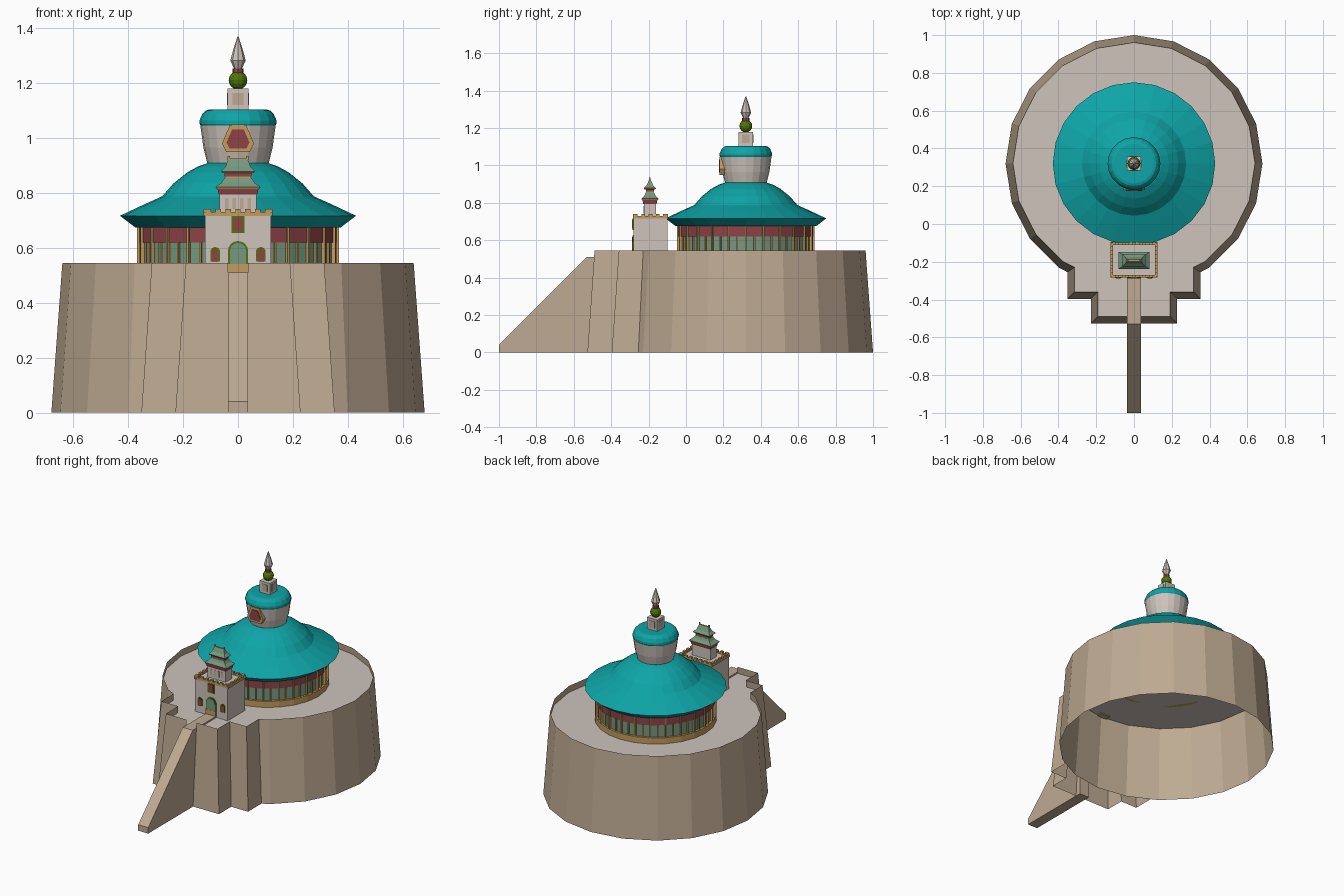
import bpy, bmesh, math
from mathutils import Matrix

if "Cube" in bpy.data.objects:
    bpy.data.objects.remove(bpy.data.objects["Cube"])

CY = 0.32  # centre line of the round parts


def material(name, rgb):
    lin = [((c / 255 + 0.055) / 1.055) ** 2.4 if c > 10 else c / 255 / 12.92 for c in rgb]
    m = bpy.data.materials.new(name)
    m.diffuse_color = (*lin, 1)
    m.use_nodes = True
    m.node_tree.nodes["Principled BSDF"].inputs["Base Color"].default_value = m.diffuse_color
    return m


TAN = material("tan_stone", (190, 170, 146))
STONE = material("pale_stone", (205, 195, 187))
TEAL = material("teal_roof", (14, 165, 167))
RED = material("dark_red", (142, 66, 70))
GREEN = material("sage_green", (118, 152, 126))
GOLD = material("ochre_trim", (196, 156, 92))
OLIVE = material("olive_green", (80, 116, 10))


def mesh(name, verts, faces, *mats, rule=None, fix=True):
    bm = bmesh.new()
    vs = [bm.verts.new(v) for v in verts]
    for f in faces:
        bm.faces.new([vs[i] for i in f])
    if fix:
        bmesh.ops.recalc_face_normals(bm, faces=bm.faces)
    if rule:
        for f in bm.faces:
            f.material_index = rule(f.calc_center_median())
    me = bpy.data.meshes.new(name)
    bm.to_mesh(me)
    bm.free()
    for m in mats:
        me.materials.append(m)
    ob = bpy.data.objects.new(name, me)
    bpy.context.collection.objects.link(ob)
    return ob


def loft(name, rings, *mats, rule=None, caps=True):
    n = len(rings[0])
    verts = [p for r in rings for p in r]
    faces = [(k * n + i, k * n + (i + 1) % n, (k + 1) * n + (i + 1) % n, (k + 1) * n + i)
             for k in range(len(rings) - 1) for i in range(n)]
    if caps:
        faces += [tuple(range(n))[::-1], tuple(range((len(rings) - 1) * n, len(rings) * n))]
    return mesh(name, verts, faces, *mats, rule=rule)


def lathe(name, profile, n, *mats, rule=None, caps=True):
    rings = [[(r * math.cos(2 * math.pi * i / n), CY + r * math.sin(2 * math.pi * i / n), z)
              for i in range(n)] for r, z in profile]
    return loft(name, rings, *mats, rule=rule, caps=caps)


def stack(name, profile, cy, *mats, rule=None):
    """Rectangular loft from (half x, half y, z) steps."""
    return loft(name, [[(-a, cy - b, z), (a, cy - b, z), (a, cy + b, z), (-a, cy + b, z)]
                       for a, b, z in profile], *mats, rule=rule)


def box(name, x0, x1, y0, y1, z0, z1, mat):
    ob = stack(name, [((x1 - x0) / 2, (y1 - y0) / 2, z) for z in (z0, z1)], (y0 + y1) / 2, mat)
    ob.location.x = (x0 + x1) / 2
    return ob


def plate(name, pts, y0, y1, mat):
    return loft(name, [[(x, y, z) for x, z in pts] for y in (y0, y1)], mat)


# Tapered base wall: 20-sided drum with a stepped front, open slot for the ramp
def drum(r, degrees):
    return [(r * math.cos(math.radians(a)), CY + r * math.sin(math.radians(a))) for a in degrees]


def outline(z):
    t = z / 0.545
    d = 0.038 * t
    half = [(0.352 - d, -0.255 + 0.026 * t), (0.352 - d, -0.397 + d),
            (0.228 - d, -0.397 + d), (0.228 - d, -0.527 + d), (0.037, -0.527 + d)]
    return ([(x, y) for x, y in half[::-1]] + drum(0.68 - 0.04 * t, range(-54, 235, 18))
            + [(-x, y) for x, y in half])


lo, hi, mid = outline(0), outline(0.545), outline(0.5)
n = len(lo)
mesh("base_wall", [(*p, 0) for p in lo] + [(*p, 0.545) for p in hi],
     [(i, i + 1, n + i + 1, n + i) for i in range(n - 1)], TAN, fix=False)
mesh("terrace_floor", [(*p, 0.5) for p in mid], [tuple(range(n))], STONE, fix=False)
arc = range(-126, -53, 18)
a, b = drum(0.68, arc), drum(0.643, arc)
mesh("inner_front_wall", [(*p, 0) for p in a] + [(*p, 0.5) for p in b],
     [(i, i + 1, 6 + i, 5 + i) for i in range(4)], TAN, fix=False)

# Entrance ramp and walkway
ramp = [(-1, 0), (-1, 0.04), (-0.53, 0.51), (-0.28, 0.51), (-0.28, 0.495), (-0.49, 0.495), (-0.49, 0)]
loft("entrance_ramp", [[(x, y, z) for y, z in ramp] for x in (-0.037, 0.037)], TAN)

# Round hall with plinth, green panels and red frieze
lathe("round_hall", [(0.37, 0.5), (0.37, 0.54), (0.355, 0.54), (0.355, 0.62), (0.36, 0.62), (0.36, 0.68)],
      24, GOLD, GREEN, RED, rule=lambda c: 0 if c.z < 0.545 else 1 if c.z < 0.62 else 2)
for i in range(48):
    post = box("hall_post", 0.345, 0.368 if i % 2 == 0 else 0.361, -0.004, 0.004,
               0.53, 0.676 if i % 2 == 0 else 0.62, GOLD)
    post.matrix_world = (Matrix.Translation((0, CY, 0)) @ Matrix.Rotation(math.radians(i * 7.5), 4, 'Z')
                         @ Matrix.Translation((post.location.x, 0, 0)))

# Two-part roof, vase-shaped drum and its cap
lathe("main_roof", [(0.36, 0.675), (0.375, 0.675), (0.43, 0.717), (0.345, 0.757), (0.276, 0.788),
                    (0.235, 0.835), (0.185, 0.875), (0.145, 0.897), (0.11, 0.909)], 24, TEAL)
lathe("vase_drum", [(0.1, 0.9), (0.112, 0.91), (0.126, 0.965), (0.137, 1.045)], 20, STONE)
lathe("vase_cap", [(0.136, 1.045), (0.14, 1.052), (0.14, 1.065), (0.13, 1.088), (0.118, 1.1), (0.105, 1.104)],
      20, TEAL)

# Plaque on the vase
plaque = [(-0.058, 0.98), (-0.03, 1.048), (0.03, 1.048), (0.058, 0.98), (0.043, 0.95), (-0.043, 0.95)]
plate("plaque_frame", plaque, 0.18, 0.212, GOLD)
plate("plaque_panel", [(x * 0.72, 0.992 + (z - 0.992) * 0.7) for x, z in plaque], 0.176, 0.181, RED)

# Square block, ball and spire
stack("finial_block", [(0.038, 0.038, 1.1), (0.038, 0.038, 1.18)], CY, STONE)
for i in range(4):
    p = box("block_panel", -0.02, 0.02, -0.04, -0.037, 1.12, 1.165, TAN)
    p.matrix_world = Matrix.Translation((0, CY, 0)) @ Matrix.Rotation(i * math.pi / 2, 4, 'Z')
lathe("finial_ball", [(max(0.004, 0.034 * math.sin(math.pi * k / 8)), 1.211 - 0.034 * math.cos(math.pi * k / 8))
                      for k in range(9)], 12, OLIVE)
lathe("finial_collar", [(0.02, 1.238), (0.02, 1.254)], 8, RED)
lathe("spire", [(0.014, 1.252), (0.028, 1.283), (0.018, 1.32), (0.002, 1.37)], 8, STONE)

# Gate tower with crenellated ochre rim
GX, GY0, GY1 = 0.12, -0.28, -0.1
box("gate_tower", -GX, GX, GY0, GY1, 0.5, 0.722, STONE)
for s in (-1, 1):
    box("rim_side", *sorted((s * 0.11, s * 0.125)), GY0 - 0.004, GY1 + 0.004, 0.716, 0.73, GOLD)
    y = GY0 + 0.004 if s < 0 else GY1 - 0.004
    box("rim_end", -0.11, 0.11, y - 0.007, y + 0.007, 0.716, 0.73, GOLD)
    for k in range(7):
        x = -0.108 + 0.036 * k
        box("merlon_end", x - 0.01, x + 0.01, y - 0.007, y + 0.007, 0.73, 0.741, GOLD)
    for k in range(5):
        yy = GY0 + 0.012 + 0.039 * k
        box("merlon_side", *sorted((s * 0.11, s * 0.125)), yy - 0.01, yy + 0.01, 0.73, 0.741, GOLD)


# Door and windows: a framed plate with an inner panel
def opening(name, cx, half, z0, z1, arched, panel):
    def shape(inset):
        w, top = half - inset, z1 - inset
        if not arched:
            return [(cx - w, z0 + inset), (cx + w, z0 + inset), (cx + w, top), (cx - w, top)]
        return [(cx - w, z0), (cx + w, z0)] + [
            (cx + w * math.cos(math.pi * k / 8), top - w + w * math.sin(math.pi * k / 8)) for k in range(9)]
    plate(name + "_frame", shape(0), GY0 - 0.005, GY0 + 0.001, OLIVE)
    plate(name + "_panel", shape(0.007), GY0 - 0.008, GY0 - 0.004, panel)


opening("gate_door", 0, 0.037, 0.542, 0.625, True, GREEN)
opening("upper_window", 0, 0.024, 0.655, 0.717, False, RED)
for s in (-1, 1):
    opening("side_window", s * 0.083, 0.018, 0.55, 0.603, True, RED)
box("door_step", -0.037, 0.037, GY0 - 0.009, GY0, 0.505, 0.542, GOLD)

# Two-tier pavilion on the gate tower
PY = -0.193
stack("pavilion_body", [(0.067, 0.032, 0.72), (0.067, 0.032, 0.797)], PY, STONE)
for k in range(4):
    x = -0.0405 + 0.027 * k
    box("pavilion_slot", x - 0.006, x + 0.006, PY - 0.034, PY - 0.03, 0.742, 0.782, TAN)
stack("pavilion_band", [(0.07, 0.036, 0.795), (0.075, 0.04, 0.817)], PY, RED)
stack("lower_eave_trim", [(0.077, 0.042, 0.814), (0.082, 0.046, 0.822)], PY, GOLD)
stack("lower_eave", [(0.082, 0.046, 0.822), (0.06, 0.03, 0.838), (0.05, 0.022, 0.855)], PY, GREEN)
stack("upper_storey", [(0.047, 0.019, 0.84), (0.047, 0.019, 0.86), (0.05, 0.022, 0.86), (0.05, 0.022, 0.876)],
      PY, GOLD, RED, rule=lambda c: 0 if c.z < 0.861 else 1)
stack("upper_eave_trim", [(0.056, 0.028, 0.872), (0.062, 0.033, 0.879)], PY, GOLD)
stack("upper_roof", [(0.062, 0.033, 0.879), (0.046, 0.017, 0.895), (0.036, 0.005, 0.922)], PY, GREEN)
box("roof_ridge", -0.034, 0.034, PY - 0.005, PY + 0.005, 0.918, 0.925, GOLD)
for s in (-1, 1):
    box("ridge_tip", s * 0.034 - 0.004, s * 0.034 + 0.004, PY - 0.004, PY + 0.004, 0.92, 0.935, GOLD)
